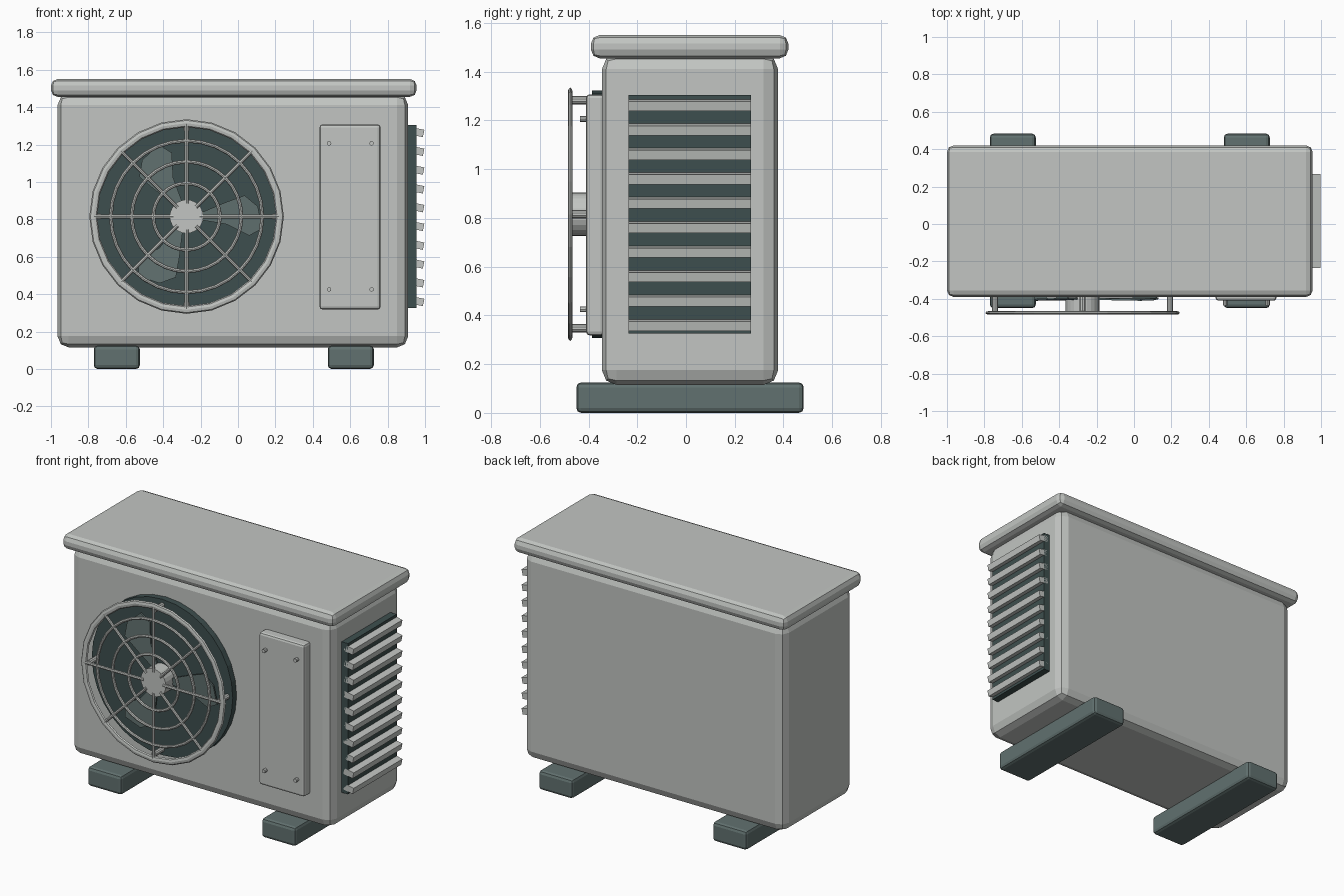
import bpy, bmesh
from math import sin, cos, pi, radians
from mathutils import Vector

cube = bpy.data.objects.get("Cube")
if cube:
    bpy.data.objects.remove(cube, do_unlink=True)


def material(name, rgb):
    m = bpy.data.materials.new(name)
    m.use_nodes = True
    m.diffuse_color = (*rgb, 1)
    m.node_tree.nodes["Principled BSDF"].inputs["Base Color"].default_value = (*rgb, 1)
    return m


casing = material("light grey casing", (0.54, 0.56, 0.54))
rubber = material("slate feet and blades", (0.12, 0.165, 0.16))
dark = material("dark slate", (0.048, 0.078, 0.077))


def finish(name, mat, bevel=0, segments=2):
    ob = bpy.context.object
    ob.name = name
    ob.data.materials.clear()
    ob.data.materials.append(mat)
    if bevel:
        mod = ob.modifiers.new("rounded edges", 'BEVEL')
        mod.width, mod.segments = bevel, segments
    return ob


def box(name, mat, lo, hi, bevel=0, segments=2, tilt=0):
    lo, hi = Vector(lo), Vector(hi)
    bpy.ops.mesh.primitive_cube_add(size=1, location=(lo + hi) / 2)
    bpy.context.object.scale = hi - lo
    bpy.ops.object.transform_apply(location=False, rotation=False, scale=True)
    ob = finish(name, mat, bevel, segments)
    ob.rotation_euler.y = tilt
    return ob


def disc(name, mat, x, z, radius, front, back, sides, bevel=0):
    bpy.ops.mesh.primitive_cylinder_add(
        vertices=sides, radius=radius, depth=back - front,
        location=(x, (front + back) / 2, z), rotation=(pi / 2, 0, 0))
    return finish(name, mat, bevel, 1)


# Casing, lid and feet
box("casing", casing, (-0.965, -0.345, 0.115), (0.91, 0.378, 1.47), 0.06)
box("lid", casing, (-1, -0.39, 1.455), (0.955, 0.42, 1.55), 0.035)
for side, x in (("right", -0.648), ("left", 0.603)):
    box(side + "_foot", rubber, (x - 0.123, -0.45, 0), (x + 0.123, 0.483, 0.125), 0.02)

# Service panel with four screws
box("service_panel", casing, (0.436, -0.41, 0.318), (0.762, -0.335, 1.307), 0.015)
for x in (0.487, 0.714):
    for z in (0.425, 1.206):
        disc("panel_screw", casing, x, z, 0.012, -0.435, -0.4, 8)

# Side vent with sloping slats
box("vent_back", dark, (0.89, -0.235, 0.325), (0.955, 0.266, 1.305))
for i in range(10):
    z = 0.362 + i * 0.1004
    box("vent_slat", casing, (0.925, -0.235, z - 0.02), (0.993, 0.266, z + 0.02), tilt=0.2)

# Fan opening and hub
FX, FZ = -0.275, 0.815
disc("fan_opening", dark, FX, FZ, 0.507, -0.385, -0.33, 32)
disc("fan_hub", casing, FX, FZ, 0.09, -0.477, -0.37, 24)

# Three pitched fan blades
outline = ((0.07, 14), (0.22, 20), (0.33, 20), (0.385, 8),
           (0.41, -9), (0.35, -17), (0.22, -11), (0.07, -14))
for turn in (0, 120, 240):
    bm = bmesh.new()
    verts = []
    for r, a in outline:
        t = radians(a + turn)
        pitch = -0.395 - 0.05 * r * sin(radians(a))
        verts.append(bm.verts.new((FX + r * cos(t), pitch, FZ + r * sin(t))))
    face = bm.faces.new(verts)
    new = bmesh.ops.extrude_face_region(bm, geom=[face])["geom"]
    moved = [v for v in new if isinstance(v, bmesh.types.BMVert)]
    bmesh.ops.translate(bm, verts=moved, vec=(0, -0.01, 0))
    bmesh.ops.recalc_face_normals(bm, faces=bm.faces)
    mesh = bpy.data.meshes.new("fan_blade")
    bm.to_mesh(mesh)
    bm.free()
    mesh.materials.append(rubber)
    bpy.context.collection.objects.link(bpy.data.objects.new("fan_blade", mesh))

# Grille rings, the outer one a flattened band
GY = -0.475
for r, tube, flat, sides in ((0.499, 0.021, 0.48, 24), (0.405, 0.01, 1, 32),
                             (0.293, 0.01, 1, 32), (0.178, 0.01, 1, 32)):
    bpy.ops.mesh.primitive_torus_add(
        major_radius=r, minor_radius=tube, major_segments=sides, minor_segments=8,
        location=(FX, GY, FZ), rotation=(pi / 2, 0, 0))
    bpy.context.object.scale.z = flat
    finish("grille_ring", casing)

# Grille spokes and mounting posts
for i in range(8):
    a = i * pi / 4
    bpy.ops.mesh.primitive_cylinder_add(
        vertices=8, radius=0.01, depth=0.43,
        location=(FX + 0.285 * cos(a), GY, FZ + 0.285 * sin(a)),
        rotation=(0, pi / 2 - a, 0))
    finish("grille_spoke", casing)
    if i % 2 == 0:
        disc("grille_post", casing, FX + 0.468 * cos(a), FZ + 0.468 * sin(a),
             0.017, -0.472, -0.37, 10)
